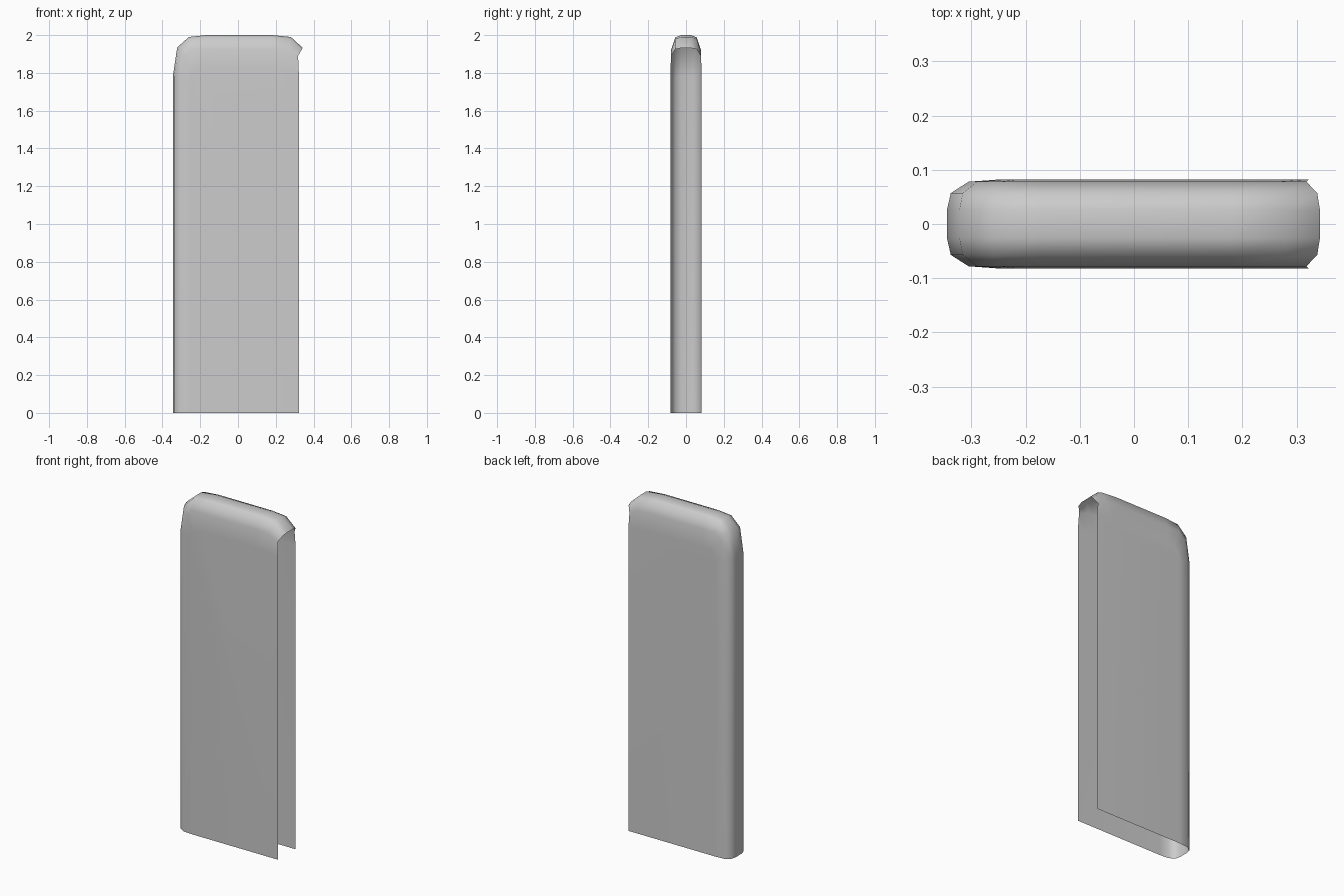
import bpy, bmesh

if "Cube" in bpy.data.objects:
    bpy.data.objects.remove(bpy.data.objects["Cube"])

# Cross-section depths (y) from the flat panel to the rim of the rounded edge
DEPTH = [0.082, 0.078, 0.057, 0.026]

# Stations along the edge: left bottom, over the top, to the open right side.
# Each holds (x, z) for the panel border, two bevel steps and the outer rim.
STATIONS = [
    [(-.25, 0), (-.305, 0), (-.338, 0), (-.345, 0)],
    [(-.25, 1.75), (-.305, 1.77), (-.338, 1.78), (-.345, 1.78)],
    [(-.24, 1.80), (-.29, 1.885), (-.316, 1.925), (-.322, 1.935)],
    [(-.215, 1.82), (-.25, 1.925), (-.258, 1.98), (-.26, 1.99)],
    [(-.17, 1.82), (-.17, 1.925), (-.17, 1.988), (-.17, 2.0)],
    [(.18, 1.82), (.18, 1.925), (.18, 1.988), (.18, 2.0)],
    [(.24, 1.815), (.26, 1.92), (.277, 1.98), (.28, 1.99)],
    [(.322, 1.80), (.318, 1.89), (.338, 1.925), (.343, 1.932)],
]

bm = bmesh.new()

# Rounded edge strip, mirrored front to back
rows = []
for st in STATIONS:
    front = [bm.verts.new((x, -d, z)) for (x, z), d in zip(st, DEPTH)]
    back = [bm.verts.new((x, d, z)) for (x, z), d in zip(st, DEPTH)]
    rows.append(front + back[::-1])
for a, b in zip(rows, rows[1:]):
    for i in range(len(a) - 1):
        bm.faces.new((a[i], a[i + 1], b[i + 1], b[i]))

# Flat front and back panels; the right side and bottom stay open
for side, y in ((0, -DEPTH[0]), (-1, DEPTH[0])):
    corner = bm.verts.new((0.322, y, 0))
    bm.faces.new([r[side] for r in rows] + [corner])

bmesh.ops.recalc_face_normals(bm, faces=bm.faces)
# Outward normals: the front panel must face -y
front_panel = min((f for f in bm.faces if len(f.verts) > 4),
                  key=lambda f: f.calc_center_median().y)
if front_panel.normal.y > 0:
    bmesh.ops.reverse_faces(bm, faces=bm.faces)
for f in bm.faces:
    f.smooth = True

mesh = bpy.data.meshes.new("panel_shell")
bm.to_mesh(mesh)
bm.free()
shell = bpy.data.objects.new("panel_shell", mesh)
bpy.context.collection.objects.link(shell)
